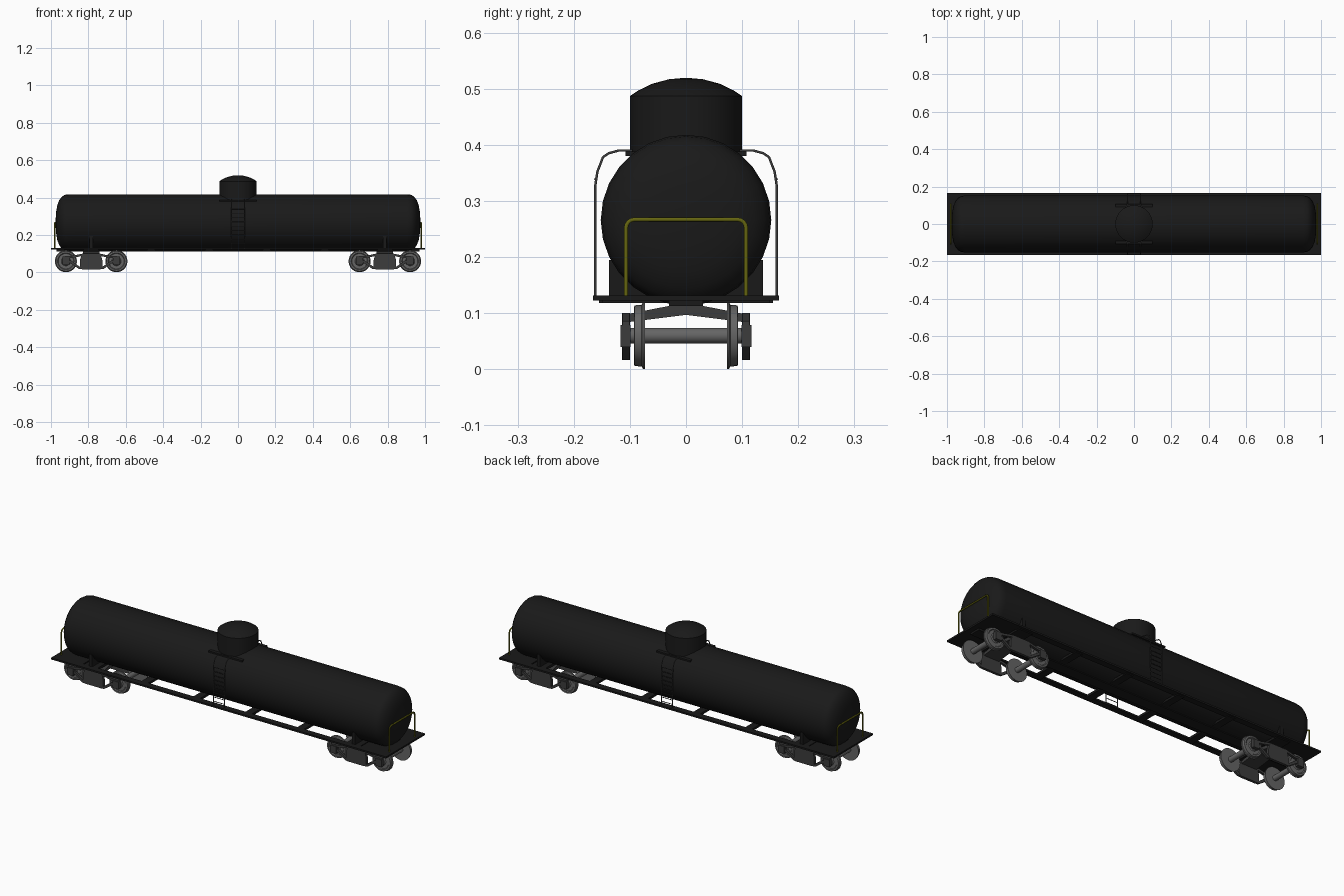
import bpy, bmesh, math
from mathutils import Vector, Matrix

if "Cube" in bpy.data.objects:
    bpy.data.objects.remove(bpy.data.objects["Cube"])


def material(name, rgb):
    m = bpy.data.materials.new(name)
    m.diffuse_color = (*rgb, 1)
    m.use_nodes = True
    m.node_tree.nodes["Principled BSDF"].inputs["Base Color"].default_value = m.diffuse_color
    return m


BLACK = material("black_paint", (0.01, 0.01, 0.01))
DARK = material("dark_iron", (0.045, 0.045, 0.045))
STEEL = material("wheel_steel", (0.13, 0.13, 0.13))
YELLOW = material("rail_yellow", (0.13, 0.13, 0.005))


def finish(name, bm, mat, smooth=False):
    bmesh.ops.recalc_face_normals(bm, faces=bm.faces)
    me = bpy.data.meshes.new(name)
    bm.to_mesh(me)
    bm.free()
    me.materials.append(mat)
    ob = bpy.data.objects.new(name, me)
    bpy.context.collection.objects.link(ob)
    if smooth:
        bpy.ops.object.select_all(action='DESELECT')
        ob.select_set(True)
        bpy.context.view_layer.objects.active = ob
        bpy.ops.object.shade_smooth_by_angle(angle=math.radians(35))
    return ob


def box(name, x, y, z, mat):
    """Box from (min, max) pairs."""
    bm = bmesh.new()
    bmesh.ops.create_cube(bm, size=1)
    for v in bm.verts:
        v.co = Vector([(a + b) / 2 + c * (b - a) for (a, b), c in zip((x, y, z), v.co)])
    return finish(name, bm, mat)


def lathe(name, profile, axis, loc, segs, mat):
    """Revolve (radius, height) points about an axis, ends capped."""
    bm = bmesh.new()
    rot = {'X': Matrix.Rotation(math.pi / 2, 3, 'Y'),
           'Y': Matrix.Rotation(-math.pi / 2, 3, 'X'),
           'Z': Matrix.Identity(3)}[axis]
    rings = []
    for r, h in profile:
        rings.append([bm.verts.new(rot @ Vector((r * math.cos(a), r * math.sin(a), h)) + Vector(loc))
                      for a in (2 * math.pi * i / segs for i in range(segs))])
    for a, b in zip(rings, rings[1:]):
        for i in range(segs):
            j = (i + 1) % segs
            bm.faces.new((a[i], a[j], b[j], b[i]))
    bm.faces.new(rings[0])
    bm.faces.new(rings[-1])
    return finish(name, bm, mat, True)


def prism(name, pts, axis, lo, hi, mat):
    """Extrude an outline: axis Y takes (x, z) points, axis X takes (y, z) points."""
    bm = bmesh.new()
    vs = [bm.verts.new((p, lo, q) if axis == 'Y' else (lo, p, q)) for p, q in pts]
    f = bm.faces.new(vs)
    ext = bmesh.ops.extrude_face_region(bm, geom=[f])
    d = Vector((0, hi - lo, 0) if axis == 'Y' else (hi - lo, 0, 0))
    bmesh.ops.translate(bm, vec=d, verts=[v for v in ext['geom'] if isinstance(v, bmesh.types.BMVert)])
    return finish(name, bm, mat)


def tube(name, pts, r, mat):
    """Round bar along a path."""
    cu = bpy.data.curves.new(name, 'CURVE')
    cu.dimensions = '3D'
    cu.bevel_depth = r
    cu.bevel_resolution = 1
    cu.use_fill_caps = True
    sp = cu.splines.new('POLY')
    sp.points.add(len(pts) - 1)
    for p, c in zip(sp.points, pts):
        p.co = (*c, 1)
    cu.materials.append(mat)
    ob = bpy.data.objects.new(name, cu)
    bpy.context.collection.objects.link(ob)
    return ob


# Tank with dished ends
head = [(0.02, 0.975), (0.06, 0.972), (0.095, 0.966), (0.122, 0.955),
        (0.14, 0.941), (0.149, 0.926), (0.152, 0.905)]
lathe("tank", [(r, -h) for r, h in head] + [(r, h) for r, h in reversed(head)],
      'X', (0, 0, 0.266), 28, BLACK)

# Filling dome
lathe("dome", [(0.1, 0.33), (0.1, 0.487), (0.085, 0.497), (0.06, 0.509), (0.03, 0.517), (0.008, 0.519)],
      'Z', (0, 0, 0), 32, BLACK)

# Underframe
box("centre_sill", (-0.97, 0.97), (-0.03, 0.03), (0.113, 0.131), BLACK)
for x in (-0.465, -0.155, 0.155, 0.465):
    box("cross_member", (x - 0.02, x + 0.02), (-0.155, 0.155), (0.118, 0.13), BLACK)

for s in (-1, 1):
    # Running boards and dome walkways on each side
    box("running_board", (-1, 1), sorted((s * 0.132, s * 0.166)), (0.123, 0.132), BLACK)
    box("dome_walkway", (-0.1, 0.1), sorted((s * 0.075, s * 0.108)), (0.38, 0.388), BLACK)

    # Ladders curving over the tank
    for x in (-0.034, 0.034):
        tube("ladder_rail", [(x, s * y, z) for y, z in
             ((0.162, 0.13), (0.162, 0.325), (0.158, 0.352), (0.148, 0.378),
              (0.138, 0.385), (0.12, 0.39), (0.095, 0.39))], 0.0025, DARK)
    for i in range(9):
        z = 0.155 + i * 0.023
        tube("ladder_rung", [(-0.034, s * 0.162, z), (0.034, s * 0.162, z)], 0.0018, DARK)

    # End decks and saddles
    box("end_deck", sorted((s * 0.83, s)), (-0.166, 0.166), (0.123, 0.132), BLACK)
    box("body_bolster", (s * 0.785 - 0.04, s * 0.785 + 0.04), (-0.15, 0.15), (0.118, 0.131), BLACK)
    box("tank_saddle", (s * 0.785 - 0.01, s * 0.785 + 0.01), (-0.137, 0.137), (0.125, 0.195), BLACK)

    # End safety rails with rounded corners
    arc = [(0.092 + 0.015 * math.cos(a), 0.252 + 0.015 * math.sin(a))
           for a in (math.pi / 8 * i for i in range(5))]
    half = [(0.107, 0.13)] + arc
    path = half + [(-y, z) for y, z in reversed(half)]
    tube("end_rail", [(s * 0.979, y, z) for y, z in path], 0.0042, YELLOW)

    # Trucks
    c = s * 0.785
    prism("truck_bolster", [(-0.112, 0.083), (0, 0.097), (0.112, 0.083), (0.112, 0.097),
          (0.025, 0.114), (-0.025, 0.114), (-0.112, 0.097)], 'X', c - 0.045, c + 0.045, DARK)
    lathe("truck_pivot", [(0.03, 0.105), (0.03, 0.122)], 'Z', (c, 0, 0), 16, DARK)
    for dx in (-0.135, 0.135):
        x = c + dx
        lathe("axle", [(0.014, -0.112), (0.014, 0.112)], 'Y', (x, 0, 0.06), 16, STEEL)
        for t in (-1, 1):
            lathe("wheel", [(0.059, t * 0.073), (0.059, t * 0.077), (0.055, t * 0.079), (0.054, t * 0.092),
                  (0.045, t * 0.093), (0.041, t * 0.089), (0.025, t * 0.089), (0.02, t * 0.093)],
                  'Y', (x, 0, 0.06), 28, STEEL)
            box("journal_box", (x - 0.018, x + 0.018), sorted((t * 0.099, t * 0.117)), (0.04, 0.079), DARK)
            # Sloping arms of the side frame
            d = 1 if dx > 0 else -1
            ys = sorted((t * 0.101, t * 0.113))
            prism("side_frame_arm", [(c + d * p, q) for p, q in
                  ((0.05, 0.088), (0.05, 0.1), (0.105, 0.088), (0.153, 0.086), (0.153, 0.076), (0.105, 0.076))],
                  'Y', *ys, DARK)
            prism("side_frame_tie", [(c + d * p, q) for p, q in
                  ((0.045, 0.017), (0.06, 0.03), (0.108, 0.064), (0.125, 0.064), (0.125, 0.05), (0.112, 0.05), (0.065, 0.018))],
                  'Y', *ys, DARK)
    for t in (-1, 1):
        prism("spring_box", [(c + p, q) for p, q in ((-0.05, 0.017), (0.05, 0.017), (0.06, 0.03), (0.06, 0.065),
              (0.05, 0.1), (-0.05, 0.1), (-0.06, 0.065), (-0.06, 0.03))],
              'Y', *sorted((t * 0.1, t * 0.114)), DARK)
